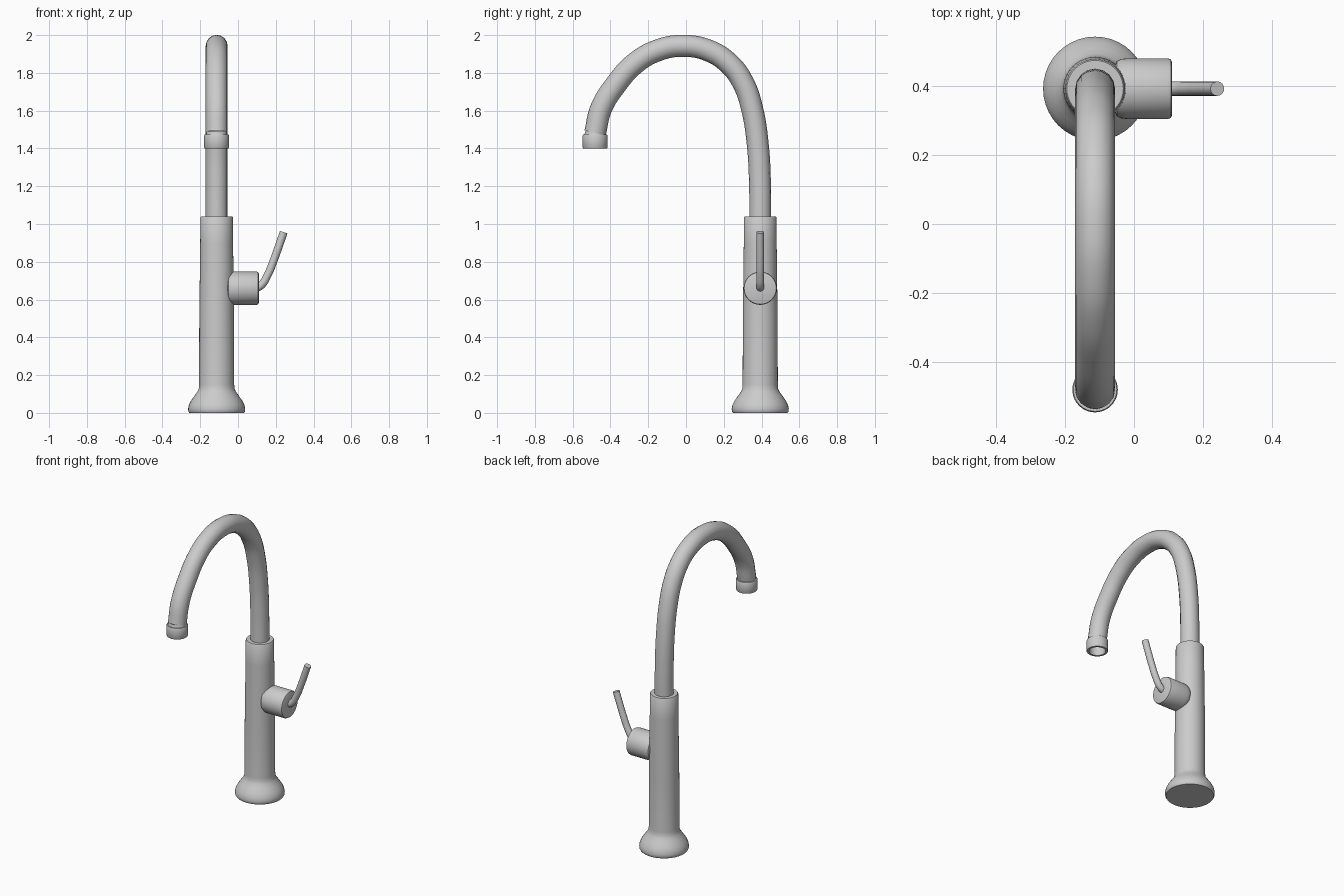
import bpy, bmesh, math
from mathutils import Matrix, Vector

if "Cube" in bpy.data.objects:
    bpy.data.objects.remove(bpy.data.objects["Cube"])

CX, CY = -0.113, 0.393   # axis of the column


def finish(obj, angle=35):
    bpy.ops.object.select_all(action='DESELECT')
    obj.select_set(True)
    bpy.context.view_layer.objects.active = obj
    bpy.ops.object.shade_smooth_by_angle(angle=math.radians(angle))


def lathe(name, profile, matrix, segments=40):
    """Spin an (r, z) profile around local z."""
    bm = bmesh.new()
    verts = [bm.verts.new((r, 0, z)) for r, z in profile]
    edges = [bm.edges.new(pair) for pair in zip(verts, verts[1:])]
    bmesh.ops.spin(bm, geom=verts + edges, axis=(0, 0, 1), cent=(0, 0, 0),
                   steps=segments, angle=2 * math.pi)
    bmesh.ops.remove_doubles(bm, verts=bm.verts, dist=1e-5)
    bmesh.ops.recalc_face_normals(bm, faces=bm.faces)
    mesh = bpy.data.meshes.new(name)
    bm.to_mesh(mesh)
    bm.free()
    obj = bpy.data.objects.new(name, mesh)
    obj.matrix_world = matrix
    bpy.context.collection.objects.link(obj)
    finish(obj)
    return obj


def tube(name, points, radius, caps):
    """Sweep a round section along a smooth path and convert it to a mesh."""
    curve = bpy.data.curves.new(name, 'CURVE')
    curve.dimensions = '3D'
    curve.bevel_depth = radius
    curve.bevel_resolution = 6
    curve.use_fill_caps = caps
    curve.resolution_u = 8
    spline = curve.splines.new('BEZIER')
    spline.bezier_points.add(len(points) - 1)
    for bp, co in zip(spline.bezier_points, points):
        bp.co = co
        bp.handle_left_type = bp.handle_right_type = 'AUTO'
    obj = bpy.data.objects.new(name, curve)
    bpy.context.collection.objects.link(obj)
    bpy.ops.object.select_all(action='DESELECT')
    obj.select_set(True)
    bpy.context.view_layer.objects.active = obj
    bpy.ops.object.convert(target='MESH')
    obj = bpy.context.view_layer.objects.active
    obj.name = name
    finish(obj)
    return obj


# Column with flared foot
lathe("column",
      [(0, 0), (0.145, 0), (0.15, 0.008), (0.151, 0.022), (0.147, 0.042),
       (0.136, 0.064), (0.118, 0.09), (0.102, 0.112), (0.095, 0.128),
       (0.093, 0.15), (0.092, 0.5), (0.087, 0.9), (0.086, 1.035),
       (0.082, 1.041), (0, 1.041)],
      Matrix.Translation((CX, CY, 0)))

# Gooseneck spout, open at the outlet
path = [(0.393, 1.02), (0.392, 1.2), (0.38, 1.42), (0.35, 1.61),
        (0.306, 1.74), (0.235, 1.842), (0.12, 1.918), (-0.015, 1.943),
        (-0.15, 1.919), (-0.27, 1.85), (-0.37, 1.74), (-0.44, 1.61),
        (-0.482, 1.482)]
path[-1] = (-0.481, 1.482)
path[-2] = (-0.45, 1.61)
tube("spout", [(CX, y, z) for y, z in path], 0.058, False)

# Hollow outlet ring
lathe("outlet_ring",
      [(0.052, 1.49), (0.056, 1.474), (0.063, 1.474), (0.066, 1.468),
       (0.066, 1.405), (0.063, 1.400), (0.05, 1.400), (0.048, 1.405),
       (0.048, 1.49)],
      Matrix.Translation((CX, -0.481, 0)))

# Valve housing on the right side
lathe("valve_housing",
      [(0, -0.055), (0.068, -0.055), (0.08, -0.05), (0.086, -0.038),
       (0.088, -0.02), (0.088, 0.098), (0.085, 0.107), (0.078, 0.11),
       (0, 0.11)],
      Matrix.Translation((0, CY, 0.66)) @ Matrix.Rotation(math.pi / 2, 4, 'Y'))

# Curved lever
lever = [(0.085, 0.655), (0.122, 0.675), (0.157, 0.73), (0.19, 0.81),
         (0.217, 0.885), (0.242, 0.957)]
tube("lever", [(x, CY, z) for x, z in lever], 0.021, True)
